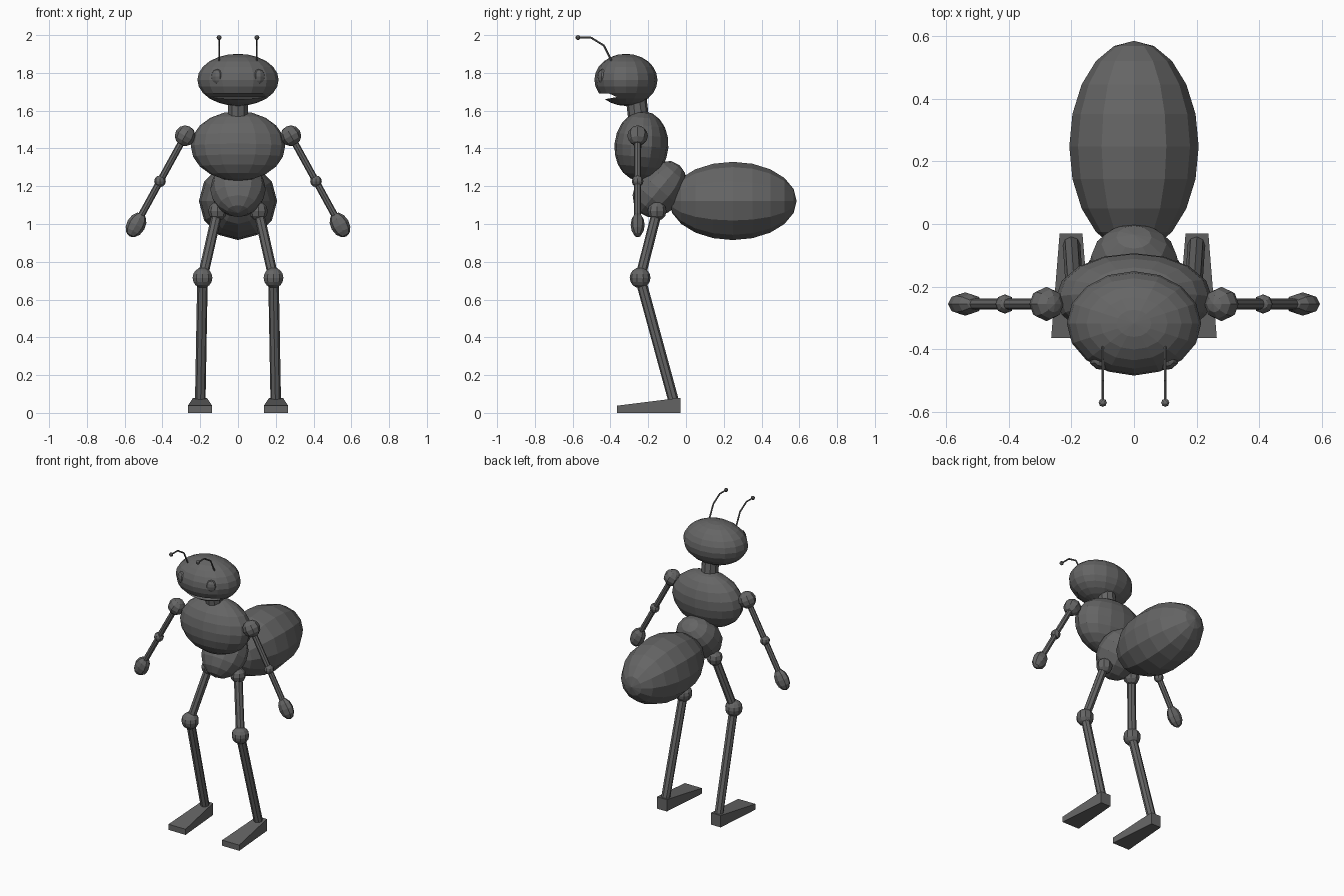
import bpy, bmesh, math
from mathutils import Vector, Matrix

if "Cube" in bpy.data.objects:
    bpy.data.objects.remove(bpy.data.objects["Cube"])

body_mat = bpy.data.materials.new("dark grey")
body_mat.diffuse_color = (0.13, 0.13, 0.13, 1)
body_mat.use_nodes = True
body_mat.node_tree.nodes["Principled BSDF"].inputs["Base Color"].default_value = body_mat.diffuse_color


def finish(name, bm):
    bmesh.ops.recalc_face_normals(bm, faces=bm.faces)
    mesh = bpy.data.meshes.new(name)
    bm.to_mesh(mesh)
    bm.free()
    mesh.materials.append(body_mat)
    ob = bpy.data.objects.new(name, mesh)
    bpy.context.collection.objects.link(ob)
    return ob


def ellipsoid(name, loc, radii, seg=16, rings=8, rot=Matrix()):
    bm = bmesh.new()
    m = Matrix.Translation(loc) @ rot @ Matrix.Diagonal((*radii, 1))
    bmesh.ops.create_uvsphere(bm, u_segments=seg, v_segments=rings, radius=1, matrix=m)
    return finish(name, bm)


def rod(name, a, b, r, sides=8):
    a, b = Vector(a), Vector(b)
    bm = bmesh.new()
    m = Matrix.Translation((a + b) / 2) @ (b - a).to_track_quat('Z', 'Y').to_matrix().to_4x4()
    bmesh.ops.create_cone(bm, cap_ends=True, segments=sides, radius1=r, radius2=r,
                          depth=(b - a).length, matrix=m)
    return finish(name, bm)


def prism(name, sections):
    """Solid between two matching loops of points."""
    bm = bmesh.new()
    one, two = [[bm.verts.new(p) for p in loop] for loop in sections]
    bm.faces.new(one)
    bm.faces.new(two)
    for i in range(len(one)):
        j = (i + 1) % len(one)
        bm.faces.new((one[i], one[j], two[j], two[i]))
    return finish(name, bm)


def tilt(axis, degrees):
    return Matrix.Rotation(math.radians(degrees), 4, axis)


# Head with a wedge-shaped mouth cut
head = ellipsoid("head", (0, -0.318, 1.763), (0.215, 0.167, 0.138), 16, 12)
profile = [(-0.7, 1.692), (-0.41, 1.692), (-0.365, 1.672), (-0.46, 1.655), (-0.7, 1.61)]
cutter = prism("mouth_cutter", [[(x, y, z) for y, z in profile] for x in (-0.4, 0.4)])
cutter.hide_render = True
cutter.hide_set(True)
cut = head.modifiers.new("mouth", 'BOOLEAN')
cut.operation = 'DIFFERENCE'
cut.solver = 'EXACT'
cut.object = cutter

# Trunk
rod("neck", (0, -0.25, 1.55), (0, -0.268, 1.70), 0.055, 10)
ellipsoid("thorax", (0, -0.236, 1.413), (0.25, 0.143, 0.185), 16, 10, tilt('X', -5))
ellipsoid("waist", (0, -0.14, 1.185), (0.147, 0.125, 0.165), 12, 8, tilt('X', -40))
ellipsoid("abdomen", (0, 0.248, 1.122), (0.207, 0.207, 0.338), 12, 10, tilt('X', 90))

for s, side in ((-1, "left"), (1, "right")):
    # Eye
    ellipsoid(side + "_eye", (s * 0.11, -0.442, 1.78), (0.036, 0.024, 0.04), 8, 6, tilt('Z', s * 25))

    # Antenna
    path = [(s * 0.1, y, z) for y, z in
            ((-0.38, 1.83), (-0.395, 1.865), (-0.435, 1.945), (-0.503, 1.987), (-0.572, 1.987))]
    for i in range(len(path) - 1):
        rod(f"{side}_antenna_{i + 1}", path[i], path[i + 1], 0.005, 6)
    ellipsoid(side + "_antenna_tip", path[-1], (0.013,) * 3, 8, 6)

    # Arm
    shoulder, elbow, hand = [Vector((s * x, -0.256, z)) for x, z in
                             ((0.28, 1.467), (0.413, 1.226), (0.54, 0.995))]
    ellipsoid(side + "_shoulder", shoulder, (0.055,) * 3, 8, 6, tilt('Y', -s * 29))
    rod(side + "_upper_arm", shoulder, elbow, 0.018)
    ellipsoid(side + "_elbow", elbow, (0.031,) * 3, 8, 6)
    rod(side + "_forearm", elbow, hand, 0.018)
    ellipsoid(side + "_hand", hand, (0.05, 0.037, 0.07), 8, 6, tilt('Y', -s * 29))

    # Leg
    hip, knee, ankle = [Vector((s * x, y, z)) for x, y, z in
                        ((0.108, -0.153, 1.068), (0.188, -0.243, 0.715), (0.2, -0.062, 0.05))]
    ellipsoid(side + "_hip", hip, (0.05,) * 3, 8, 6)
    rod(side + "_thigh", hip, knee, 0.027)
    ellipsoid(side + "_knee", knee, (0.055,) * 3, 10, 8)
    rod(side + "_shin", knee, ankle, 0.028)

    # Wedge foot, wider at the toe
    loops = []
    for y, x0, x1, h in ((-0.365, 0.137, 0.265, 0.038), (-0.03, 0.165, 0.238, 0.08)):
        loops.append([(s * x0, y, 0), (s * x1, y, 0), (s * x1, y, h), (s * x0, y, h)])
    prism(side + "_foot", loops)
